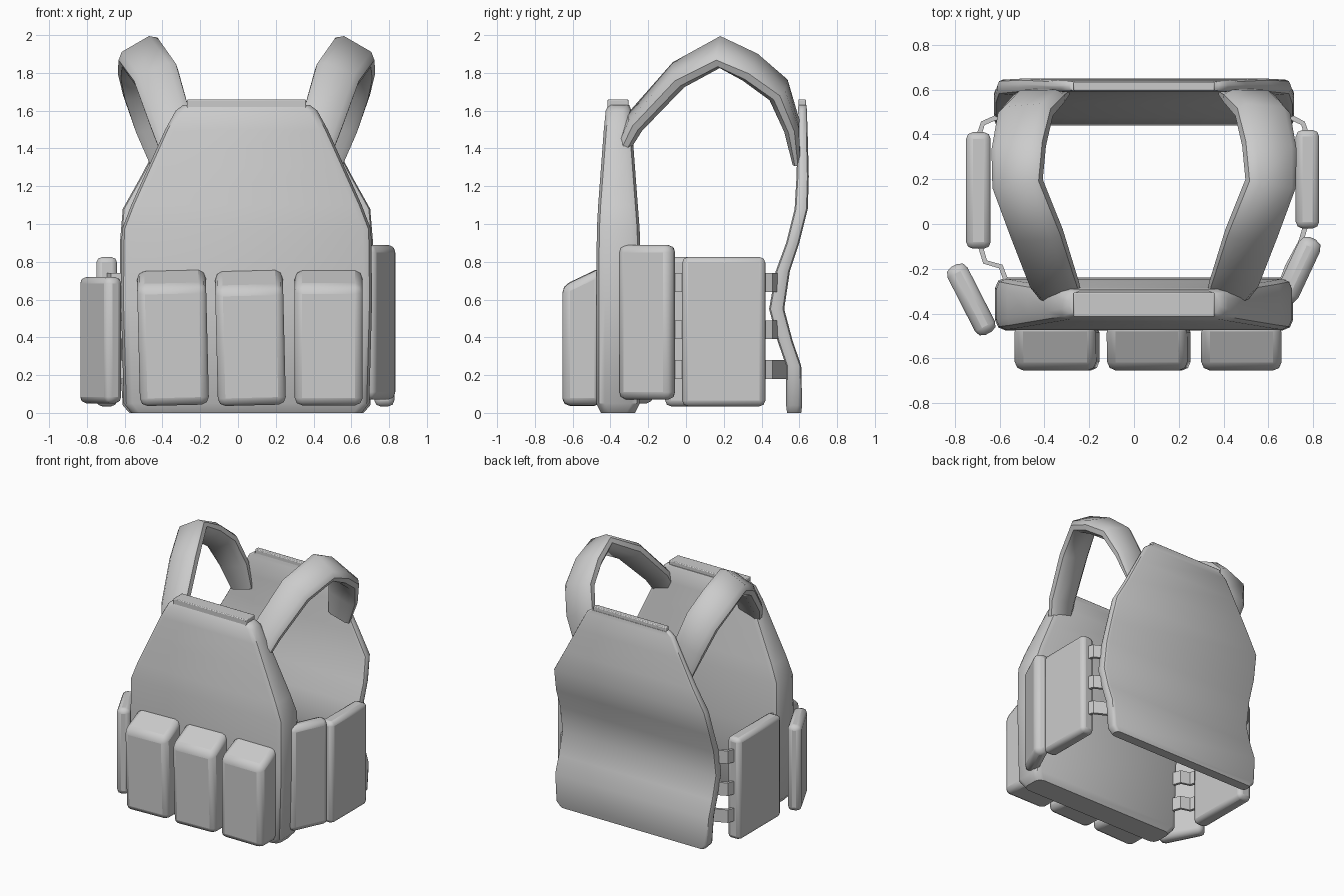
import bpy, bmesh, math
from mathutils import Vector, Matrix

cube = bpy.data.objects.get("Cube")
if cube:
    bpy.data.objects.remove(cube)

CX = 0.045  # centre line of the vest body

fabric = bpy.data.materials.new("grey_fabric")
fabric.use_nodes = True
GREY = (0.6, 0.6, 0.6, 1)
fabric.diffuse_color = GREY
fabric.node_tree.nodes["Principled BSDF"].inputs["Base Color"].default_value = GREY


def finish(name, bm, bevel=0, angle=40):
    bmesh.ops.recalc_face_normals(bm, faces=bm.faces[:])
    me = bpy.data.meshes.new(name)
    bm.to_mesh(me)
    bm.free()
    me.materials.append(fabric)
    ob = bpy.data.objects.new(name, me)
    bpy.context.collection.objects.link(ob)
    bpy.ops.object.select_all(action='DESELECT')
    ob.select_set(True)
    bpy.context.view_layer.objects.active = ob
    if bevel:
        mod = ob.modifiers.new("soft_edges", 'BEVEL')
        mod.width = bevel
        mod.segments = 2
        mod.limit_method = 'ANGLE'
    bpy.ops.object.shade_smooth_by_angle(angle=math.radians(angle))
    return ob


def loft(name, rings, angle=40):
    """Skin a list of equal rings of points and cap both ends."""
    bm = bmesh.new()
    rows = [[bm.verts.new(p) for p in ring] for ring in rings]
    n = len(rows[0])
    for a, b in zip(rows, rows[1:]):
        for i in range(n):
            j = (i + 1) % n
            bm.faces.new((a[i], a[j], b[j], b[i]))
    bm.faces.new(rows[0])
    bm.faces.new(rows[-1])
    return finish(name, bm, angle=angle)


def box(name, centre, size, turn=0, lean=0, drop=0, bevel=0.03):
    """Rounded block; drop lowers the top front edge."""
    bm = bmesh.new()
    bmesh.ops.create_cube(bm, size=1)
    for v in bm.verts:
        front_top = v.co.z > 0 and v.co.y < 0
        v.co = Vector(a * b for a, b in zip(v.co, size))
        if front_top:
            v.co.z -= drop
    m = (Matrix.Translation(centre) @ Matrix.Rotation(math.radians(turn), 4, 'Z')
         @ Matrix.Rotation(math.radians(lean), 4, 'Y'))
    bm.transform(m)
    return finish(name, bm, bevel)


def panel(name, rows, corner):
    """Upright slab from rows of (height, half width, front y, back y)."""
    rings = []
    for z, w, y0, y1 in rows:
        c = min(corner, (y1 - y0) * 0.45)
        half = [(w - c, y0), (w - c * 0.3, y0 + c * 0.3), (w, y0 + c),
                (w, y1 - c), (w - c * 0.3, y1 - c * 0.3), (w - c, y1)]
        ring = half + [(-x, y) for x, y in reversed(half)]
        rings.append([(CX + x, y, z) for x, y in ring])
    return loft(name, rings)


# Body panels
panel("front_panel", [
    (0, 0.61, -0.45, -0.27), (0.05, 0.65, -0.475, -0.245),
    (0.6, 0.665, -0.475, -0.24), (0.97, 0.66, -0.472, -0.245),
    (1.1, 0.61, -0.465, -0.255), (1.3, 0.52, -0.45, -0.27),
    (1.5, 0.43, -0.435, -0.285), (1.6, 0.375, -0.425, -0.29),
    (1.63, 0.335, -0.41, -0.3)], 0.045)
panel("back_panel", [
    (0, 0.62, 0.535, 0.61), (0.04, 0.655, 0.53, 0.615),
    (0.25, 0.67, 0.53, 0.61), (0.38, 0.67, 0.485, 0.565),
    (0.55, 0.67, 0.44, 0.52), (0.75, 0.67, 0.475, 0.55),
    (0.9, 0.67, 0.53, 0.6), (1.08, 0.655, 0.575, 0.645),
    (1.25, 0.56, 0.585, 0.65), (1.45, 0.455, 0.59, 0.645),
    (1.6, 0.375, 0.592, 0.64), (1.63, 0.335, 0.595, 0.638)], 0.025)
box("front_top_tab", (CX, -0.36, 1.63), (0.63, 0.11, 0.06), bevel=0.006)
box("back_top_tab", (CX, 0.615, 1.63), (0.63, 0.04, 0.06), bevel=0.006)

# Front pouches
for side, x, w, lean, drop in (("right", -0.345, 0.365, -1.4, 0.1),
                               ("middle", 0.065, 0.36, -1.4, 0.11),
                               ("left", 0.48, 0.36, 0, 0.1)):
    box(side + "_front_pouch", (x, -0.55, 0.405), (w, 0.21, 0.73),
        lean=lean, drop=drop, bevel=0.04)

# Angled side pouches and side plates
box("right_side_pouch", (-0.727, -0.337, 0.385), (0.1, 0.34, 0.67), turn=27, bevel=0.035)
box("left_side_pouch", (0.735, -0.205, 0.48), (0.105, 0.31, 0.82), turn=-25, bevel=0.04)
box("right_side_plate", (-0.695, 0.15, 0.43), (0.11, 0.52, 0.79), bevel=0.03)
box("left_side_plate", (0.775, 0.2, 0.43), (0.105, 0.44, 0.79), bevel=0.03)


# Webbing strips joining the plates to the panels
def strip(name, path, z, tall=0.1, thick=0.022):
    rings = []
    for i, (x, y) in enumerate(path):
        a, b = path[max(i - 1, 0)], path[min(i + 1, len(path) - 1)]
        d = Vector((b[0] - a[0], b[1] - a[1], 0)).normalized()
        n = Vector((-d.y, d.x, 0)) * thick / 2
        up = Vector((0, 0, tall / 2))
        p = Vector((x, y, z))
        rings.append([p + n + up, p - n + up, p - n - up, p + n - up])
    return loft(name, rings, 30)


for i, z in enumerate((0.23, 0.44, 0.69)):
    for side, s, plate in (("right", -1, -0.695), ("left", 1, 0.775)):
        edge = CX + s * 0.64
        front = -0.1 if s < 0 else -0.01
        strip(f"{side}_back_webbing_{i}",
              [(plate, 0.39), (plate - s * 0.02, 0.45), (edge, 0.485), (edge - s * 0.07, 0.52)], z)
        strip(f"{side}_front_webbing_{i}",
              [(plate, front + 0.03), (plate - s * 0.03, front - 0.07),
               (edge, -0.19), (edge - s * 0.03, -0.27)], z)

# Shoulder straps: (distance from centre line, y, z, half width, half thickness, tilt)
STRAP = [(0.36, -0.35, 1.38, 0.09, 0.03, 0.3), (0.40, -0.27, 1.54, 0.11, 0.045, 0.3),
         (0.48, -0.04, 1.79, 0.12, 0.05, 0.35), (0.565, 0.18, 1.91, 0.12, 0.05, 0.5),
         (0.56, 0.34, 1.83, 0.125, 0.05, 0.5), (0.53, 0.49, 1.71, 0.125, 0.05, 0.45),
         (0.47, 0.56, 1.52, 0.12, 0.04, 0.35), (0.42, 0.585, 1.33, 0.09, 0.02, 0.3)]
SECTION = [(1, 0.4), (0.7, 1), (-0.7, 1), (-1, 0.4), (-1, -0.4), (-0.7, -1), (0.7, -1), (1, -0.4)]
for side, s in (("right", -1), ("left", 1)):
    rings = []
    for i, (x, y, z, w, t, tilt) in enumerate(STRAP):
        a, b = STRAP[max(i - 1, 0)], STRAP[min(i + 1, len(STRAP) - 1)]
        d = Vector((s * (b[0] - a[0]), b[1] - a[1], b[2] - a[2])).normalized()
        out = Vector((s * math.cos(tilt), 0, -math.sin(tilt)))
        out = (out - d * out.dot(d)).normalized()
        n = d.cross(out)
        p = Vector((CX + s * x, y, z))
        rings.append([p + out * u * w + n * v * t for u, v in SECTION])
    loft(side + "_shoulder_strap", rings, 50)
